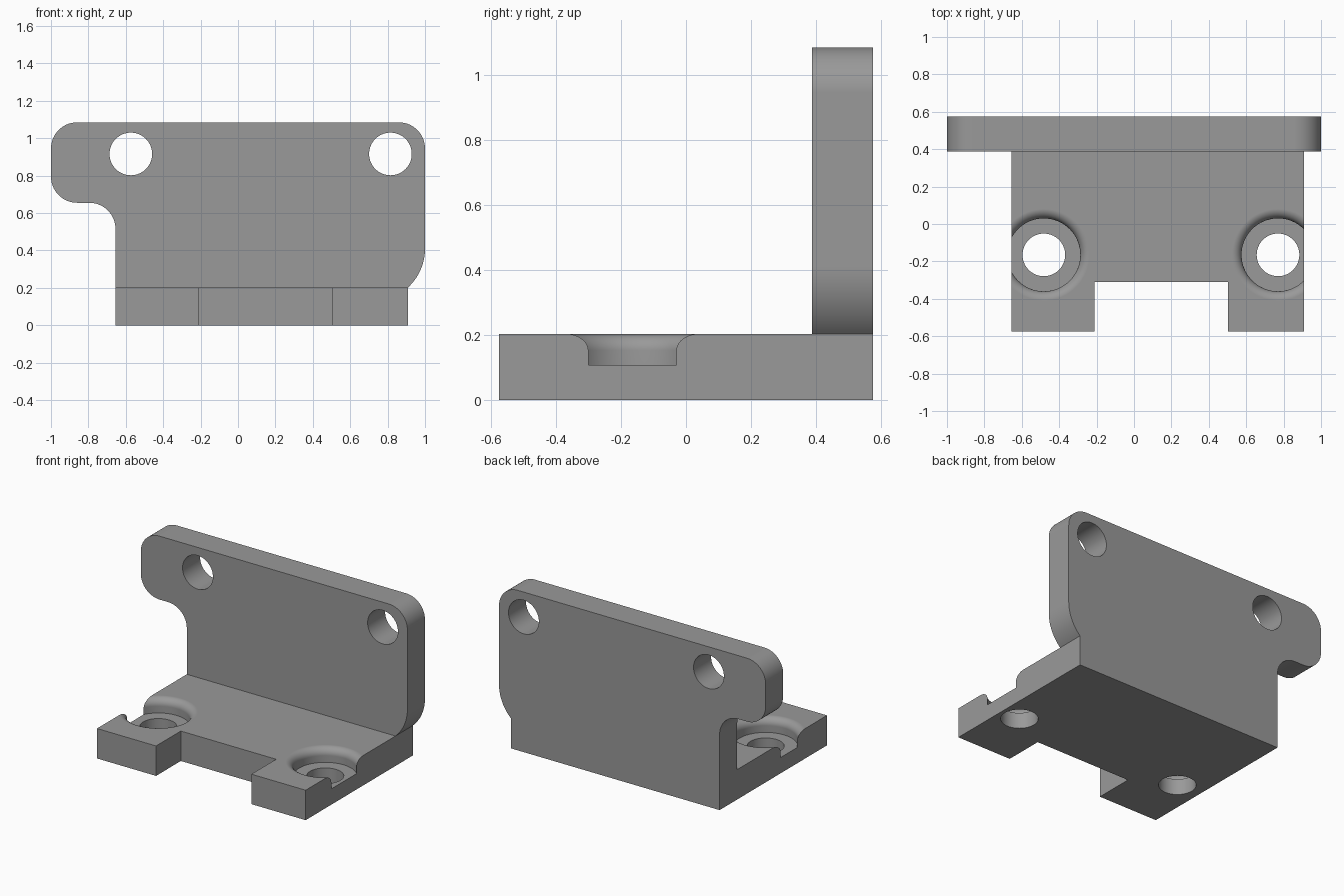
import bpy, bmesh, math
from mathutils import Vector

if "Cube" in bpy.data.objects:
    bpy.data.objects.remove(bpy.data.objects["Cube"])

BASE_TOP = 0.203
BACK_Y, FRONT_Y, PLATE_Y = 0.575, -0.575, 0.387
LEFT, RIGHT, TOP = -0.655, 0.91, 1.085

grey = bpy.data.materials.new("plain grey")
grey.diffuse_color = (0.32, 0.32, 0.32, 1)
grey.use_nodes = True
grey.node_tree.nodes["Principled BSDF"].inputs["Base Color"].default_value = grey.diffuse_color


def arc(cx, cy, r, a0, a1, n=14):
    """Points on an arc, angles in degrees."""
    angles = [math.radians(a0 + (a1 - a0) * i / n) for i in range(n + 1)]
    return [(cx + r * math.cos(a), cy + r * math.sin(a)) for a in angles]


def make_object(name, bm):
    bmesh.ops.recalc_face_normals(bm, faces=bm.faces[:])
    mesh = bpy.data.meshes.new(name)
    bm.to_mesh(mesh)
    bm.free()
    mesh.materials.append(grey)
    obj = bpy.data.objects.new(name, mesh)
    bpy.context.collection.objects.link(obj)
    return obj


def extrude_profile(name, points, place, depth):
    """Extrude a closed 2D outline, placed in space by a function."""
    bm = bmesh.new()
    face = bm.faces.new([bm.verts.new(place(u, v)) for u, v in points])
    new = bmesh.ops.extrude_face_region(bm, geom=[face])["geom"]
    verts = [g for g in new if isinstance(g, bmesh.types.BMVert)]
    bmesh.ops.translate(bm, verts=verts, vec=Vector(depth))
    return make_object(name, bm)


def lathe(name, profile, x, y, steps=64):
    """Spin an (r, z) profile, closed on the axis, around a vertical line."""
    bm = bmesh.new()
    verts = [bm.verts.new((x + r, y, z)) for r, z in profile]
    edges = [bm.edges.new(pair) for pair in zip(verts, verts[1:])]
    bmesh.ops.spin(bm, geom=verts + edges, cent=(x, y, 0), axis=(0, 0, 1),
                   angle=math.tau, steps=steps)
    bmesh.ops.remove_doubles(bm, verts=bm.verts[:], dist=1e-5)
    return make_object(name, bm)


def combine(target, other, operation):
    mod = target.modifiers.new(operation.lower(), 'BOOLEAN')
    mod.operation, mod.solver, mod.object = operation, 'EXACT', other
    bpy.context.view_layer.objects.active = target
    bpy.ops.object.modifier_apply(modifier=mod.name)
    bpy.data.objects.remove(other, do_unlink=True)


# Upright plate with rounded corners and a side lobe
outline = [(LEFT, 0), (RIGHT, 0)]
outline += arc(0.717, 0.41, 0.283, -47, 0)
outline[2] = (RIGHT, BASE_TOP)
outline += arc(0.86, TOP - 0.14, 0.14, 0, 90)
outline += arc(-0.86, TOP - 0.14, 0.14, 90, 180)
outline += arc(-0.86, 0.795, 0.14, 180, 270)
outline += arc(LEFT - 0.14, 0.515, 0.14, 90, 0)
bracket = extrude_profile("mounting_bracket", outline,
                          lambda x, z: (x, PLATE_Y, z), (0, BACK_Y - PLATE_Y, 0))

# Base plate with the front notch
base_outline = [(LEFT, FRONT_Y), (-0.212, FRONT_Y), (-0.212, -0.31), (0.503, -0.31),
                (0.503, FRONT_Y), (RIGHT, FRONT_Y), (RIGHT, 0.48), (LEFT, 0.48)]
base = extrude_profile("base_plate", base_outline,
                       lambda x, y: (x, y, 0), (0, 0, BASE_TOP))
combine(bracket, base, 'UNION')

# Screw holes through the upright plate
for x in (-0.573, 0.815):
    cutter = extrude_profile("upright_hole", arc(x, 0.916, 0.114, 0, 354.375, 63),
                             lambda u, v: (u, 0.3, v), (0, 0.4, 0))
    combine(bracket, cutter, 'DIFFERENCE')

# Counterbored holes with a rounded rim in the base
bore = [(0, -0.1), (0.114, -0.1), (0.114, 0.107), (0.195, 0.107)]
bore += arc(0.245, BASE_TOP - 0.05, 0.05, 180, 90, 10)
bore += [(0.245, 0.3), (0, 0.3)]
for x in (-0.482, 0.77):
    combine(bracket, lathe("base_bore", bore, x, -0.165), 'DIFFERENCE')

# Smooth the curved walls, keep the edges crisp
bpy.ops.object.select_all(action='DESELECT')
bracket.select_set(True)
bpy.context.view_layer.objects.active = bracket
bpy.ops.object.shade_smooth_by_angle(angle=math.radians(30))
weighted = bracket.modifiers.new("weighted_normals", 'WEIGHTED_NORMAL')
weighted.keep_sharp = True
